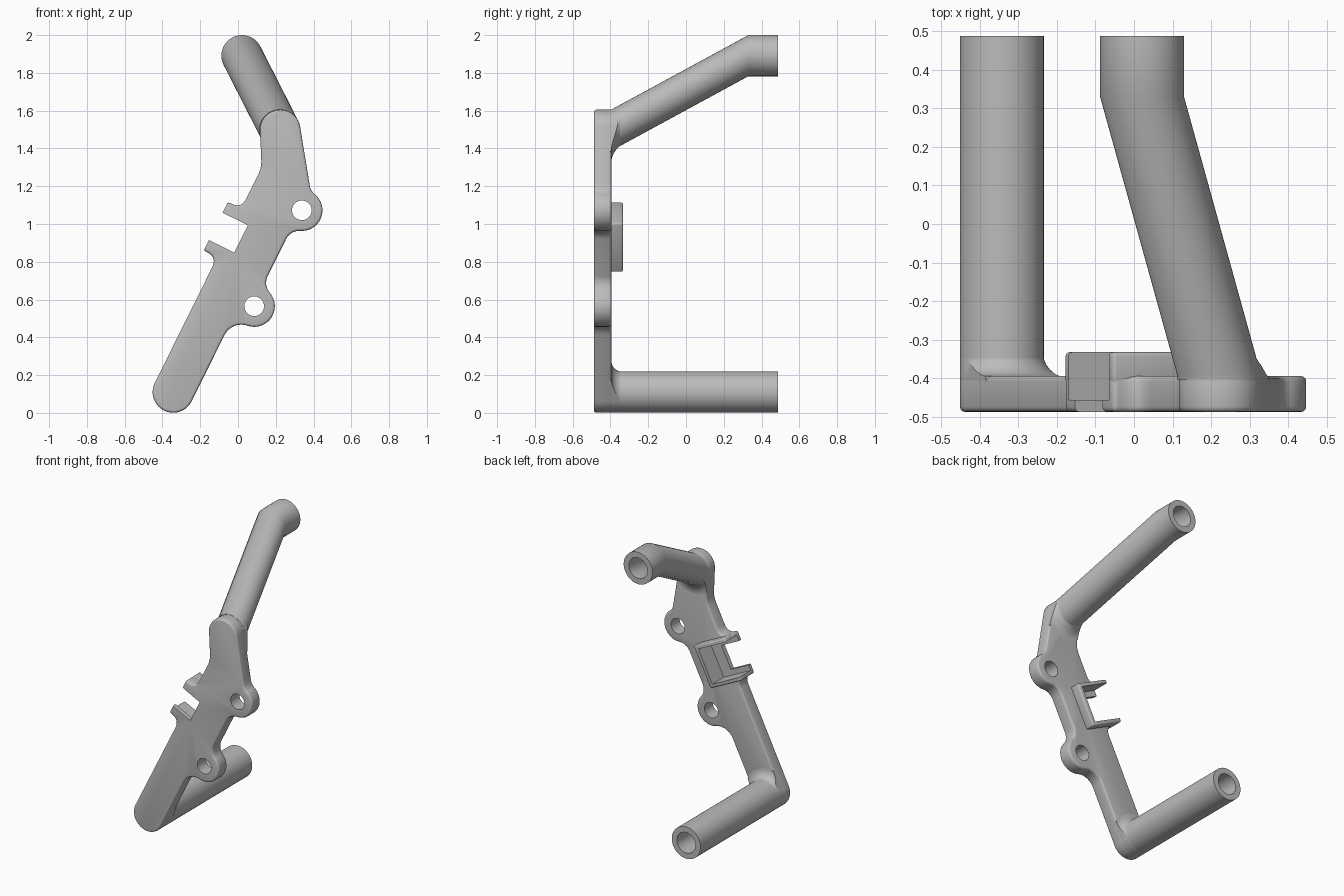
import bpy, bmesh, math
from math import sin, cos, radians, degrees, atan2, sqrt, pi

cube = bpy.data.objects.get("Cube")
if cube:
    bpy.data.objects.remove(cube, do_unlink=True)

grey = bpy.data.materials.new("plain grey")
grey.use_nodes = True
grey.diffuse_color = (0.5, 0.5, 0.5, 1)
grey.node_tree.nodes["Principled BSDF"].inputs["Base Color"].default_value = (0.5, 0.5, 0.5, 1)

# The plate is drawn upright in (across, along), then leaned over
LEAN = radians(26.4)
FOOT = (-0.343, 0.11)
R = 0.109            # tube and end radius
FRONT, BACK, END = -0.488, -0.395, 0.488
LUG = 0.182          # how far the lug centres sit across
HOLES = (0.598, 1.165)


def lean(v, u):
    return (FOOT[0] + v * cos(LEAN) + u * sin(LEAN),
            FOOT[1] - v * sin(LEAN) + u * cos(LEAN))


def finish(bm, name):
    bmesh.ops.recalc_face_normals(bm, faces=bm.faces)
    me = bpy.data.meshes.new(name)
    bm.to_mesh(me)
    bm.free()
    ob = bpy.data.objects.new(name, me)
    bpy.context.collection.objects.link(ob)
    me.materials.append(grey)
    return ob


def activate(ob):
    bpy.ops.object.select_all(action='DESELECT')
    ob.select_set(True)
    bpy.context.view_layer.objects.active = ob


def smooth(ob):
    activate(ob)
    bpy.ops.object.shade_smooth_by_angle(angle=radians(35))


def prism(name, outline, y0, y1):
    bm = bmesh.new()
    loops = [[bm.verts.new((x, y, z)) for x, z in (lean(*p) for p in outline)]
             for y in (y0, y1)]
    n = len(outline)
    for loop in loops:
        bm.faces.new(loop)
    for i in range(n):
        j = (i + 1) % n
        bm.faces.new((loops[0][i], loops[0][j], loops[1][j], loops[1][i]))
    return finish(bm, name)


def loft(name, rings, n=56):
    """Skin circles (x, y, z, radius) that all face along y."""
    bm = bmesh.new()
    loops = [[bm.verts.new((x + r * cos(2 * pi * i / n), y, z + r * sin(2 * pi * i / n)))
              for i in range(n)] for x, y, z, r in rings]
    for a, b in zip(loops, loops[1:]):
        for i in range(n):
            j = (i + 1) % n
            bm.faces.new((a[i], a[j], b[j], b[i]))
    bm.faces.new(loops[0])
    bm.faces.new(loops[-1])
    return finish(bm, name)


def bevel(ob, width):
    activate(ob)
    m = ob.modifiers.new("round", 'BEVEL')
    m.width, m.segments, m.use_clamp_overlap = width, 3, False
    m.limit_method, m.angle_limit = 'ANGLE', radians(50)
    bpy.ops.object.modifier_apply(modifier=m.name)


def boolean(ob, cutter, op='DIFFERENCE'):
    activate(ob)
    m = ob.modifiers.new("cut", 'BOOLEAN')
    m.operation, m.object, m.solver = op, cutter, 'EXACT'
    bpy.ops.object.modifier_apply(modifier=m.name)
    bpy.data.objects.remove(cutter, do_unlink=True)


def box(v0, v1, u0, u1):
    return [(v0, u0), (v1, u0), (v1, u1), (v0, u1)]


def arc(v, u, r, a0, a1, n=16):
    return [(v + r * cos(radians(a0 + (a1 - a0) * i / n)),
             u + r * sin(radians(a0 + (a1 - a0) * i / n))) for i in range(n + 1)]


def lug_fillet(h, edge, f, side):
    """Fillet between a straight edge and a lug; also the lug angle where they meet."""
    dv = edge + f - LUG
    du = side * sqrt((R + f) ** 2 - dv ** 2)
    meet = degrees(atan2(du, dv))
    toward = meet + 180 if side > 0 else degrees(atan2(-du, -dv))
    return arc(edge + f, h + du, f, 180, toward, 10), meet


def corner(prev, p, nxt, r, n=8):
    """Round one corner with a quadratic blend of about radius r."""
    pts = []
    d = [sqrt((q[0] - p[0]) ** 2 + (q[1] - p[1]) ** 2) for q in (prev, nxt)]
    a, b = [(p[0] + (q[0] - p[0]) * r / k, p[1] + (q[1] - p[1]) * r / k)
            for q, k in zip((prev, nxt), d)]
    for i in range(n + 1):
        t = i / n
        pts.append(tuple((1 - t) ** 2 * a[k] + 2 * t * (1 - t) * p[k] + t * t * b[k]
                         for k in (0, 1)))
    return pts


# Plate outline: foot, right edge with two lugs, neck, head, left edge with teeth
MID, TOOTH, LOW, HIGH = 0.175, -0.188, 0.743, 1.03
in1, a1 = lug_fillet(HOLES[0], R, 0.10, -1)
out1, b1 = lug_fillet(HOLES[0], MID, 0.08, 1)
in2, a2 = lug_fillet(HOLES[1], MID, 0.08, -1)
outline = arc(0, 0, R, 180, 360, 28)
outline += in1 + arc(LUG, HOLES[0], R, a1, b1, 24)[1:-1] + out1[::-1]
outline += in2 + arc(LUG, HOLES[1], R, a2, 84, 24)[1:]
outline += [(0.168, 1.292), (0.147, 1.321)]
head = arc(-0.110, 1.495, R - 0.002, 36, 204, 28)
outline += head
outline += corner(head[-1], (-R, 1.272), (-R, HIGH), 0.04)
outline += corner((-R, 1.272), (-R, HIGH), (TOOTH, HIGH), 0.06)
outline += [(TOOTH, HIGH), (TOOTH, LOW)]
outline += corner((TOOTH, LOW), (-R, LOW), (-R, 0), 0.06)

plate = prism("plate", outline, FRONT, BACK)
bevel(plate, 0.013)

# Screw holes, front slot and the wider pocket behind it
for h in HOLES:
    x, z = lean(LUG, h)
    boolean(plate, loft("hole_cutter", [(x, -0.6, z, 0.052), (x, -0.2, z, 0.052)]))
POCKET = box(-0.3, 0.04, 0.768, 1.005)
boolean(plate, prism("slot_cutter", box(-0.3, -0.039, 0.805, 0.967), -0.6, -0.2))
boolean(plate, prism("pocket_cutter", POCKET, -0.457, -0.2))
smooth(plate)

# Open-sided holder wall around the pocket
holder = prism("holder_wall", box(TOOTH, 0.07, LOW, HIGH), BACK - 0.02, -0.333)
bevel(holder, 0.01)
boolean(holder, prism("holder_cutter", POCKET, -0.6, -0.2))
smooth(holder)

# Hollow tubes, each with a flare where it leaves the plate
HEAD, TIP, BEND = (0.222, 1.497), (0.021, 1.891), 0.33
BORE = 0.07


def tube(name, path):
    """path: centres (x, y, z) from the plate to the open end."""
    outer = [(*p, R) for p in path]
    inner = [(*p, BORE) for p in reversed(path)]
    smooth(loft(name, outer + inner))


def flare(name, base, slope, f=0.06):
    def ring(y, r):
        k = y - BACK
        return (base[0] + slope[0] * k, y, base[1] + slope[1] * k, r)
    rings = [ring(BACK - 0.02, R + f)]
    for i in range(9):
        a = i / 8 * pi / 2
        rings.append(ring(BACK + f * (1 - cos(a)), R - 0.002 + f * (1 - sin(a))))
    ob = loft(name, rings)
    boolean(ob, prism("flare_limit", outline, -0.45, -0.2), 'INTERSECT')
    smooth(ob)


slope = [(t - h) / (BEND - BACK) for t, h in zip(TIP, HEAD)]
tube("lower_tube", [(FOOT[0], y, FOOT[1]) for y in (BACK - 0.01, END)])
tube("upper_tube", [(HEAD[0], BACK - 0.01, HEAD[1]),
                    (HEAD[0], BACK, HEAD[1]),
                    (TIP[0], BEND, TIP[1]), (TIP[0], END, TIP[1])])
flare("lower_tube_flare", FOOT, (0, 0))
flare("upper_tube_flare", HEAD, slope)
